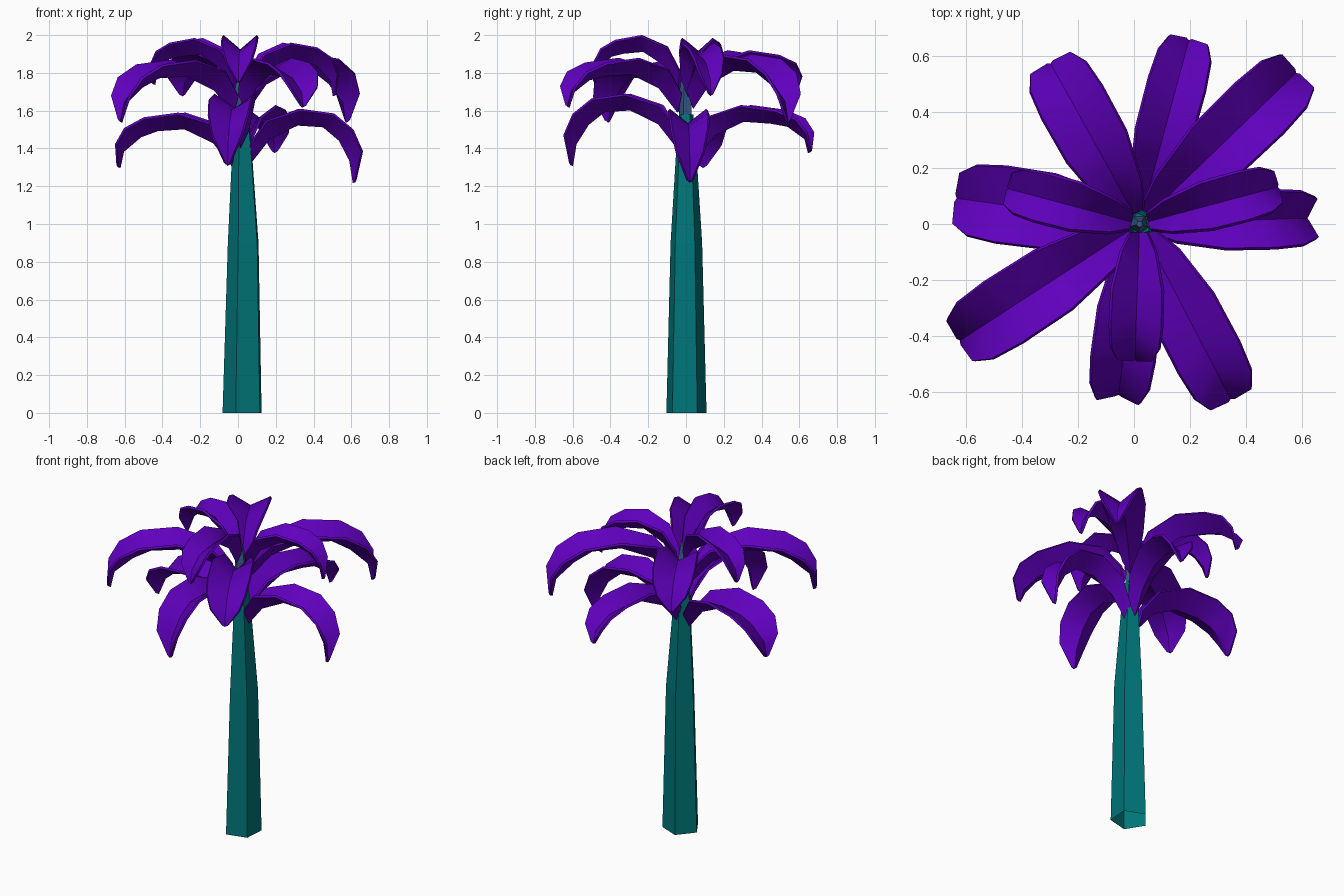
import bpy, bmesh, math
from mathutils import Vector

if "Cube" in bpy.data.objects:
    bpy.data.objects.remove(bpy.data.objects["Cube"])


def material(name, rgb):
    m = bpy.data.materials.new(name)
    m.diffuse_color = (*rgb, 1)
    m.use_nodes = True
    m.node_tree.nodes["Principled BSDF"].inputs["Base Color"].default_value = m.diffuse_color
    return m


TEAL = material("teal bark", (0.0, 0.18, 0.19))
PURPLE = material("purple leaf", (0.115, 0.0, 0.51))
BLUE = material("blue core", (0.035, 0.10, 0.25))
CX = 0.02


def finish(name, bm, mat):
    me = bpy.data.meshes.new(name)
    bm.to_mesh(me)
    bm.free()
    me.materials.append(mat)
    ob = bpy.data.objects.new(name, me)
    bpy.context.collection.objects.link(ob)
    return ob


def column(name, rings, mat, phase):
    # five-sided tapering column, open below, from (z, radius, centre x) rings
    bm = bmesh.new()
    loops = []
    for z, r, cx in rings:
        loops.append([bm.verts.new((cx + r * math.cos(phase + k * math.tau / 5),
                                    r * math.sin(phase + k * math.tau / 5), z))
                      for k in range(5)])
    for a, b in zip(loops, loops[1:]):
        for k in range(5):
            bm.faces.new((a[k], a[(k + 1) % 5], b[(k + 1) % 5], b[k]))
    bm.faces.new(loops[-1])
    return finish(name, bm, mat)


# trunk and the core that carries the upper leaves
column("trunk", [(0, 0.112, 0.03), (0.9, 0.088, 0.034), (1.42, 0.054, 0.025),
                 (1.58, 0.04, 0.022)], TEAL, math.radians(-40))
column("crown_core", [(1.57, 0.036, 0.02), (1.72, 0.034, 0.018), (1.82, 0.012, 0.02)],
       BLUE, math.radians(-20))

# frond stations: keel reach, keel height, edge reach, edge height, half width
# (reach as fraction of length, height below the peak, width as fraction)
STATIONS = [
    (0.06, -0.28, 0.06, -0.19, 0.30),
    (0.22, -0.15, 0.20, -0.06, 0.65),
    (0.46, -0.075, 0.48, 0.00, 0.97),
    (0.68, -0.085, 0.76, -0.025, 1.00),
    (0.82, -0.16, 0.92, -0.11, 0.92),
    (0.91, -0.27, 1.00, -0.225, 0.68),
    (0.94, -0.39, 0.95, -0.375, 0.10),
]


def frond(name, azimuth, reach, peak, tip, half):
    # V-shaped leaf arching outward and down
    a = math.radians(azimuth)
    out = Vector((math.cos(a), math.sin(a), 0))
    side = Vector((-math.sin(a), math.cos(a), 0))
    root = Vector((CX, 0, peak))
    droop = (peak - tip) / 0.39
    push = min(0.055, 0.6 * (1 - droop))  # flatter leaves reach further at the tip
    bm = bmesh.new()
    rows = []
    for i, (kr, kz, er, ez, w) in enumerate(STATIONS):
        if i > 3:
            kz, ez = kz * droop, ez * droop
        if i > 4:
            kr += push
        if i > 5:
            er += push
        keel = root + out * kr * reach + Vector((0, 0, kz))
        edge = root + out * er * reach + Vector((0, 0, ez))
        rows.append([bm.verts.new(edge - side * w * half), bm.verts.new(keel),
                     bm.verts.new(edge + side * w * half)])
    for p, q in zip(rows, rows[1:]):
        for k in (0, 1):
            bm.faces.new((p[k], q[k], q[k + 1], p[k + 1]))
    ob = finish(name, bm, PURPLE)
    s = ob.modifiers.new("thickness", "SOLIDIFY")
    s.thickness = 0.014
    s.offset = -1
    # smooth along the arch, sharp at the keel and rim
    bpy.ops.object.select_all(action="DESELECT")
    ob.select_set(True)
    bpy.context.view_layer.objects.active = ob
    bpy.ops.object.modifier_apply(modifier=s.name)
    bpy.ops.object.shade_smooth_by_angle(angle=math.radians(42))


# azimuth, reach, peak height, tip height, half width
FRONDS = {
    "lower": [(2, 0.64, 1.61, 1.22, 0.10), (75, 0.685, 1.63, 1.38, 0.10),
              (172, 0.665, 1.59, 1.30, 0.135), (263, 0.645, 1.69, 1.31, 0.11)],
    "middle": [(44, 0.79, 1.90, 1.54, 0.12), (119, 0.66, 1.92, 1.68, 0.12),
               (213, 0.77, 1.87, 1.54, 0.125), (297.5, 0.71, 1.88, 1.62, 0.12)],
    "upper": [(15, 0.515, 1.96, 1.68, 0.085), (165, 0.49, 1.985, 1.74, 0.085),
              (268, 0.49, 2.00, 1.75, 0.09)],
}
for tier, leaves in FRONDS.items():
    for n, leaf in enumerate(leaves, 1):
        frond(f"{tier}_frond_{n}", *leaf)
